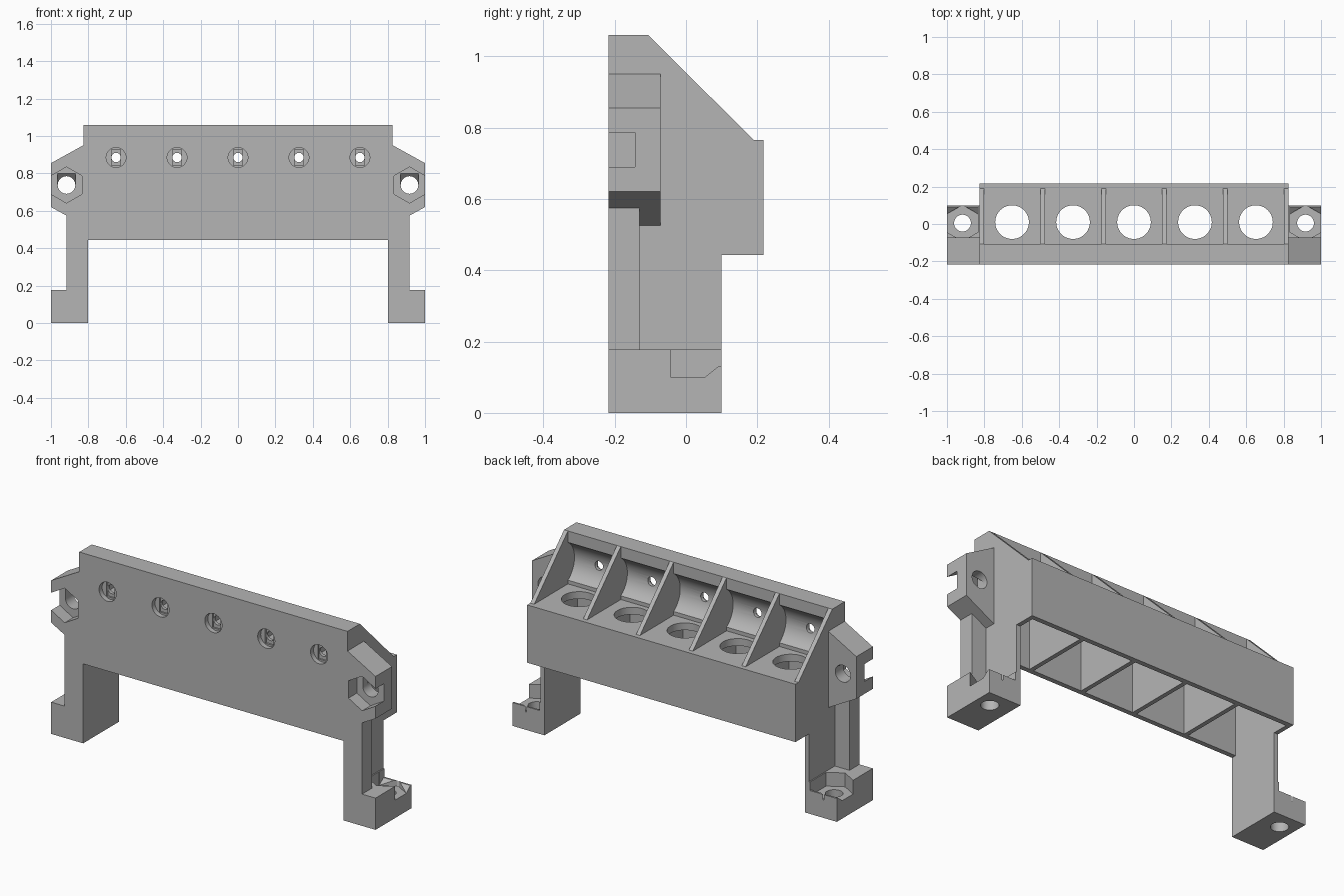
import bpy, bmesh, math

default = bpy.data.objects.get("Cube")
if default:
    bpy.data.objects.remove(default)

grey = bpy.data.materials.new("plain_grey")
grey.use_nodes = True
GREY = (0.46, 0.46, 0.46, 1)
grey.diffuse_color = GREY
grey.node_tree.nodes["Principled BSDF"].inputs["Base Color"].default_value = GREY

helpers = []


def prism(name, axis, pts, lo, hi):
    """Extrude a 2D outline along an axis from lo to hi."""
    place = {"x": lambda p, t: (t, p[0], p[1]),
             "y": lambda p, t: (p[0], t, p[1]),
             "z": lambda p, t: (p[0], p[1], t)}[axis]
    bm = bmesh.new()
    a = [bm.verts.new(place(p, lo)) for p in pts]
    b = [bm.verts.new(place(p, hi)) for p in pts]
    bm.faces.new(a)
    bm.faces.new(b)
    for i in range(len(pts)):
        j = (i + 1) % len(pts)
        bm.faces.new((a[i], a[j], b[j], b[i]))
    bmesh.ops.recalc_face_normals(bm, faces=bm.faces)
    mesh = bpy.data.meshes.new(name)
    bm.to_mesh(mesh)
    bm.free()
    mesh.materials.append(grey)
    ob = bpy.data.objects.new(name, mesh)
    bpy.context.collection.objects.link(ob)
    return ob


def rect(u0, u1, v0, v1):
    return [(u0, v0), (u1, v0), (u1, v1), (u0, v1)]


def ring(u, v, r, n):
    # first corner points along the second coordinate
    return [(u + r * math.sin(math.tau * i / n), v + r * math.cos(math.tau * i / n))
            for i in range(n)]


def combine(op, name, axis, pts, lo, hi):
    ob = prism(name, axis, pts, lo, hi)
    ob.hide_render = True
    ob.hide_set(True)
    mod = body.modifiers.new(name, "BOOLEAN")
    mod.operation, mod.object, mod.solver = op, ob, "EXACT"
    helpers.append(ob)


def add(*args):
    combine("UNION", *args)


def cut(*args):
    combine("DIFFERENCE", *args)


FRONT, BACK = -0.217, 0.217
WIDE, INNER = 0.827, 0.803
PITCH, BAY = 0.326, 0.151
FLOOR, BASE = 0.765, 0.443

# Housing with sloped rear top
body = prism("jack_housing_bracket", "x",
             [(FRONT, BASE), (BACK, BASE), (BACK, FLOOR), (0.19, FLOOR),
              (-0.107, 1.06), (FRONT, 1.06)], -WIDE, WIDE)


def side(s, pts):
    return [(s * u, v) for u, v in pts]


# Legs, feet and side ears
for s in (-1, 1):
    def span(a, b):
        return sorted((s * a, s * b))
    add("leg_web", "x", rect(FRONT, 0.1, 0, 0.5), *span(INNER, WIDE))
    add("leg_front", "y", side(s, rect(INNER, 0.917, 0, 0.6)), FRONT, -0.13)
    add("foot", "z", side(s, rect(INNER, 1, FRONT, 0.1)), 0, 0.177)
    add("ear", "y", side(s, [(0.815, 0.957), (1, 0.855), (1, 0.62), (0.815, 0.518)]),
        FRONT, -0.072)

    # Nut pockets and bolt holes
    cut("foot_nut_pocket", "z", side(s, ring(0.917, 0.005, 0.0965, 6)), 0.1, 0.3)
    cut("foot_ramp", "x", [(0.053, 0.1), (0.09, 0.13), (0.12, 0.13), (0.12, 0.3),
                           (0.053, 0.3)], *span(0.834, 1.02))
    cut("foot_hole", "z", side(s, ring(0.917, 0.005, 0.045, 32)), -0.1, 0.2)
    cut("ear_nut_pocket", "y", side(s, ring(0.917, 0.738, 0.0965, 6)), -0.3, -0.143)
    cut("ear_hole", "y", side(s, ring(0.917, 0.738, 0.047, 32)), -0.3, 0)
    cut("ear_hole_roof", "x", [(-0.15, 0.738), (-0.15, 0.8), (-0.143, 0.8),
                               (-0.1, 0.755), (-0.1, 0.738)], *span(0.87, 0.964))

# Five bays, each with a chamber below, a round opening and a screw hole
for i in range(-2, 3):
    x = i * PITCH
    lo, hi = x - BAY, x + BAY
    cut("bay", "x", rect(-0.107, 0.3, FLOOR, 1.2), lo, hi)
    cut("bay_cradle", "x", ring(-0.04, 0.891, 0.125, 48), lo, hi)
    cut("chamber", "x", rect(-0.19, 0.19, 0.3, FLOOR - 0.04), lo, hi)
    cut("round_opening", "z", ring(x, 0.01, 0.09, 48), 0.6, 0.85)
    cut("screw_head_recess", "y", ring(x, 0.885, 0.053, 32), -0.3, -0.19)
    cut("screw_bridge", "y", rect(x - 0.025, x + 0.025, 0.843, 0.927), -0.3, -0.18)
    cut("screw_hole", "y", ring(x, 0.885, 0.025, 24), -0.3, -0.1)

# Bake the booleans and remove the helpers
bpy.context.view_layer.update()
graph = bpy.context.evaluated_depsgraph_get()
baked = bpy.data.meshes.new_from_object(body.evaluated_get(graph))
body.modifiers.clear()
body.data = baked
for ob in helpers:
    bpy.data.objects.remove(ob)
baked.materials.clear()
baked.materials.append(grey)
for poly in baked.polygons:
    poly.material_index = 0

bpy.ops.object.select_all(action="DESELECT")
body.select_set(True)
bpy.context.view_layer.objects.active = body
bpy.ops.object.shade_smooth_by_angle(angle=math.radians(25))
